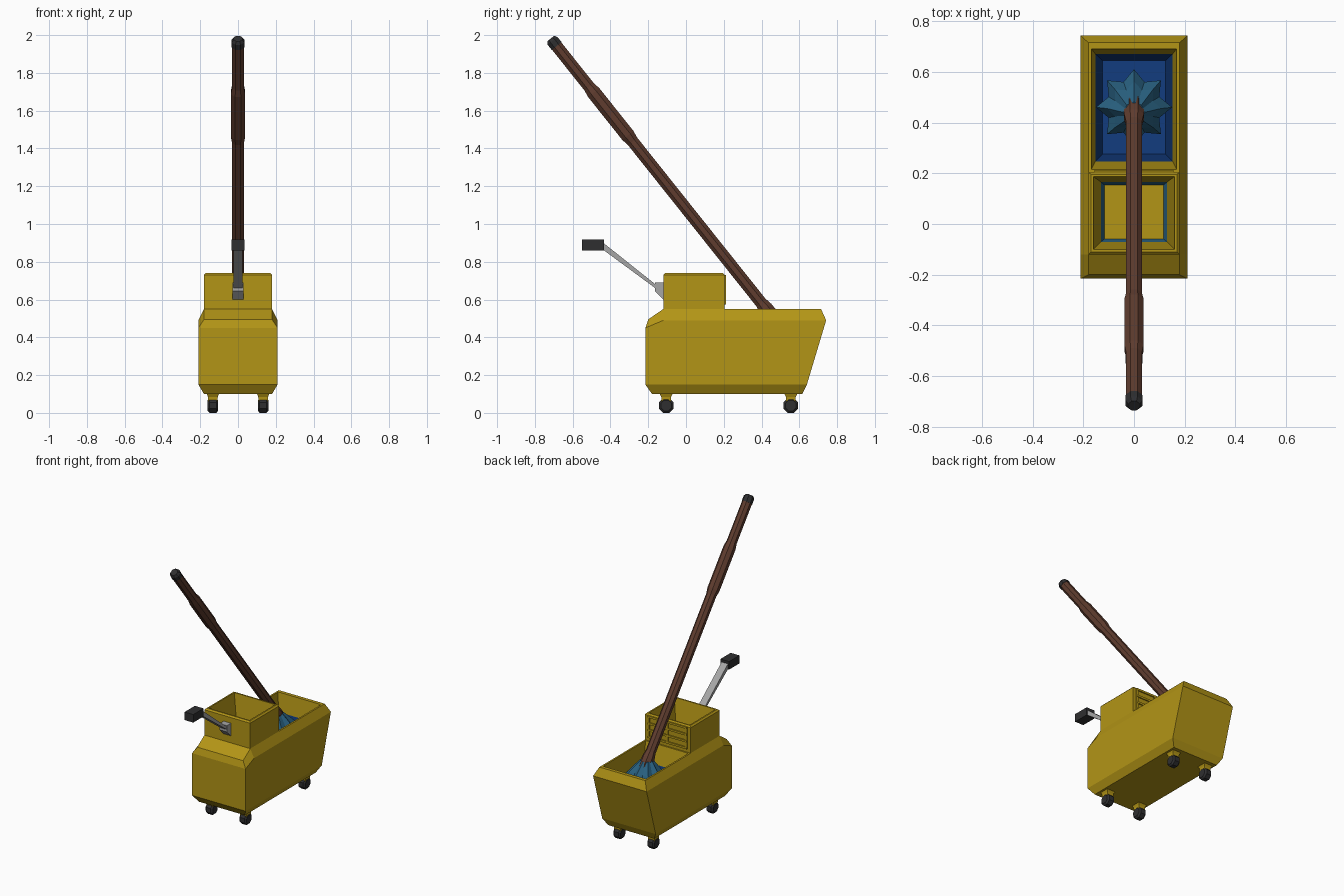
import bpy, math
from mathutils import Vector

if "Cube" in bpy.data.objects:
    bpy.data.objects.remove(bpy.data.objects["Cube"])


def mat(name, rgb):
    m = bpy.data.materials.new(name)
    m.diffuse_color = (*rgb, 1)
    m.use_nodes = True
    m.node_tree.nodes["Principled BSDF"].inputs["Base Color"].default_value = m.diffuse_color
    return m


YELLOW = mat("yellow plastic", (0.45, 0.30, 0.008))
BLUE = mat("water blue", (0.006, 0.045, 0.21))
TEAL = mat("mop teal", (0.022, 0.12, 0.22))
BROWN = mat("brown wood", (0.115, 0.046, 0.028))
GREY = mat("grey metal", (0.38, 0.38, 0.38))
DARK = mat("dark rubber", (0.028, 0.028, 0.03))


def build(name, verts, faces, mats, ids=None):
    me = bpy.data.meshes.new(name)
    me.from_pydata([tuple(v) for v in verts], [], faces)
    for m in mats:
        me.materials.append(m)
    if ids:
        for p, i in zip(me.polygons, ids):
            p.material_index = i
    ob = bpy.data.objects.new(name, me)
    bpy.context.collection.objects.link(ob)
    return ob


def loft(name, rings, mats, bands=None, start=True, end=True, extra=()):
    """Skin a list of rings; bands gives the material of each step."""
    n = len(rings[0])
    bands = bands or [0] * (len(rings) - 1)
    verts = [p for r in rings for p in r]
    faces, ids = [], []
    for k in range(len(rings) - 1):
        for i in range(n):
            j = (i + 1) % n
            faces.append((k * n + i, k * n + j, (k + 1) * n + j, (k + 1) * n + i))
            ids.append(bands[k])
    if start:
        faces.append(tuple(reversed(range(n))))
        ids.append(bands[0])
    if end:
        faces.append(tuple(range(len(verts) - n, len(verts))))
        ids.append(bands[-1])
    for f in extra:
        faces.append(f)
        ids.append(0)
    return build(name, verts, faces, mats, ids)


def rect(x, y0, y1, z, cx=0):
    return [(cx - x, y0, z), (cx + x, y0, z), (cx + x, y1, z), (cx - x, y1, z)]


def box(name, x0, x1, y0, y1, z0, z1, m):
    cx, hx = (x0 + x1) / 2, (x1 - x0) / 2
    return loft(name, [rect(hx, y0, y1, z0, cx), rect(hx, y0, y1, z1, cx)], [m])


def side_ring(x, front, mid, back):
    """Six point ring: front, middle and back stations on both sides."""
    s = [front, mid, back]
    return [(-x, *front)] + [(x, *p) for p in s] + [(-x, *back), (-x, *mid)]


# bucket outer shell, with the sloping front shoulder
loft("bucket_body", [
    side_ring(0.18, (-0.18, 0.10), (-0.12, 0.10), (0.615, 0.10)),
    side_ring(0.21, (-0.215, 0.15), (-0.12, 0.15), (0.64, 0.15)),
    side_ring(0.21, (-0.215, 0.45), (-0.12, 0.49), (0.742, 0.49)),
    side_ring(0.18, (-0.20, 0.495), (-0.12, 0.55), (0.715, 0.55)),
], [YELLOW], end=False, extra=[(18, 19, 20, 23)])

# rim and basin, yellow above and blue below
loft("bucket_basin", [
    rect(0.18, -0.12, 0.715, 0.55), rect(0.168, 0.215, 0.69, 0.55),
    rect(0.152, 0.247, 0.67, 0.42), rect(0.125, 0.275, 0.645, 0.28),
], [YELLOW, BLUE], [0, 0, 1], start=False)

# wringer box with hollow inside
loft("wringer_box", [
    rect(0.18, -0.12, 0.205, 0.55), rect(0.18, -0.12, 0.205, 0.73),
    rect(0.17, -0.11, 0.196, 0.74), rect(0.16, -0.10, 0.187, 0.74),
    rect(0.13, -0.07, 0.165, 0.58), rect(0.085, -0.035, 0.125, 0.48),
], [YELLOW, TEAL], [0, 0, 0, 0, 1], start=False)

# wringer grille on the back of the box
for i, z in enumerate((0.58, 0.628, 0.676, 0.724)):
    box(f"grille_bar_{i}", -0.155, 0.155, 0.2, 0.213, z - 0.007, z + 0.007, YELLOW)
for i, x in enumerate((-0.148, 0, 0.148)):
    box(f"grille_post_{i}", x - 0.007, x + 0.007, 0.2, 0.212, 0.58, 0.724, YELLOW)


def plate(name, pts, x, m):
    """Extrude a (y, z) outline to both sides of x = 0."""
    return loft(name, [[(-x, *p) for p in pts], [(x, *p) for p in pts]], [m])


# lever: bracket, bar and grip
plate("lever_bracket", [(-0.12, 0.60), (-0.12, 0.69), (-0.165, 0.69), (-0.165, 0.645)], 0.028, GREY)
plate("lever_bar", [(-0.135, 0.64), (-0.155, 0.675), (-0.45, 0.91), (-0.45, 0.872)], 0.025, GREY)
box("lever_grip", -0.034, 0.034, -0.55, -0.435, 0.86, 0.917, DARK)

# four casters: tapered fork and eight sided wheel
for sx in (-1, 1):
    for y in (-0.105, 0.555):
        cx = sx * 0.133
        loft("caster_fork", [rect(0.024, y - 0.024, y + 0.024, 0.05, cx),
                             rect(0.026, y - 0.026, y + 0.026, 0.085, cx),
                             rect(0.034, y - 0.037, y + 0.037, 0.105, cx)], [YELLOW])
        rings = [[(cx + dx, y + r * math.cos(a), 0.039 + r * math.sin(a))
                  for a in [(i + 0.5) * math.pi / 4 for i in range(8)]]
                 for dx, r in ((-0.028, 0.03), (-0.018, 0.042), (0.018, 0.042), (0.028, 0.03))]
        loft("caster_wheel", rings, [DARK])

# mop pole along a tilted axis: collar, shaft, grip swelling, cap
base = Vector((0, 0.44, 0.53))
axis = (Vector((0, -0.715, 1.98)) - base).normalized()
side = Vector((1, 0, 0))
up = axis.cross(side)


def pole(name, sections, mats, bands=None):
    rings = [[base + axis * t + side * (r * math.cos(a)) + up * (r * math.sin(a))
              for a in [(i + 0.5) * math.pi / 4 for i in range(8)]] for t, r in sections]
    return loft(name, rings, mats, bands)


pole("mop_pole", [(-0.06, 0.042), (0.03, 0.042), (0.07, 0.034), (1.16, 0.034), (1.2, 0.041),
                  (1.49, 0.041), (1.53, 0.034), (1.81, 0.034)], [BROWN])
pole("mop_pole_cap", [(1.805, 0.036), (1.84, 0.036), (1.856, 0.025)], [DARK])

# pleated mop head with eight ridges
rings = []
for cy, z, ridge, groove in ((0.46, 0.29, 0.12, 0.09), (0.46, 0.42, 0.15, 0.108),
                             (0.455, 0.475, 0.105, 0.08), (0.44, 0.545, 0.042, 0.036)):
    rings.append([(math.cos(i * math.pi / 8) * (groove if i % 2 else ridge),
                   cy + math.sin(i * math.pi / 8) * (groove if i % 2 else ridge), z)
                  for i in range(16)])
loft("mop_head", rings, [TEAL])
